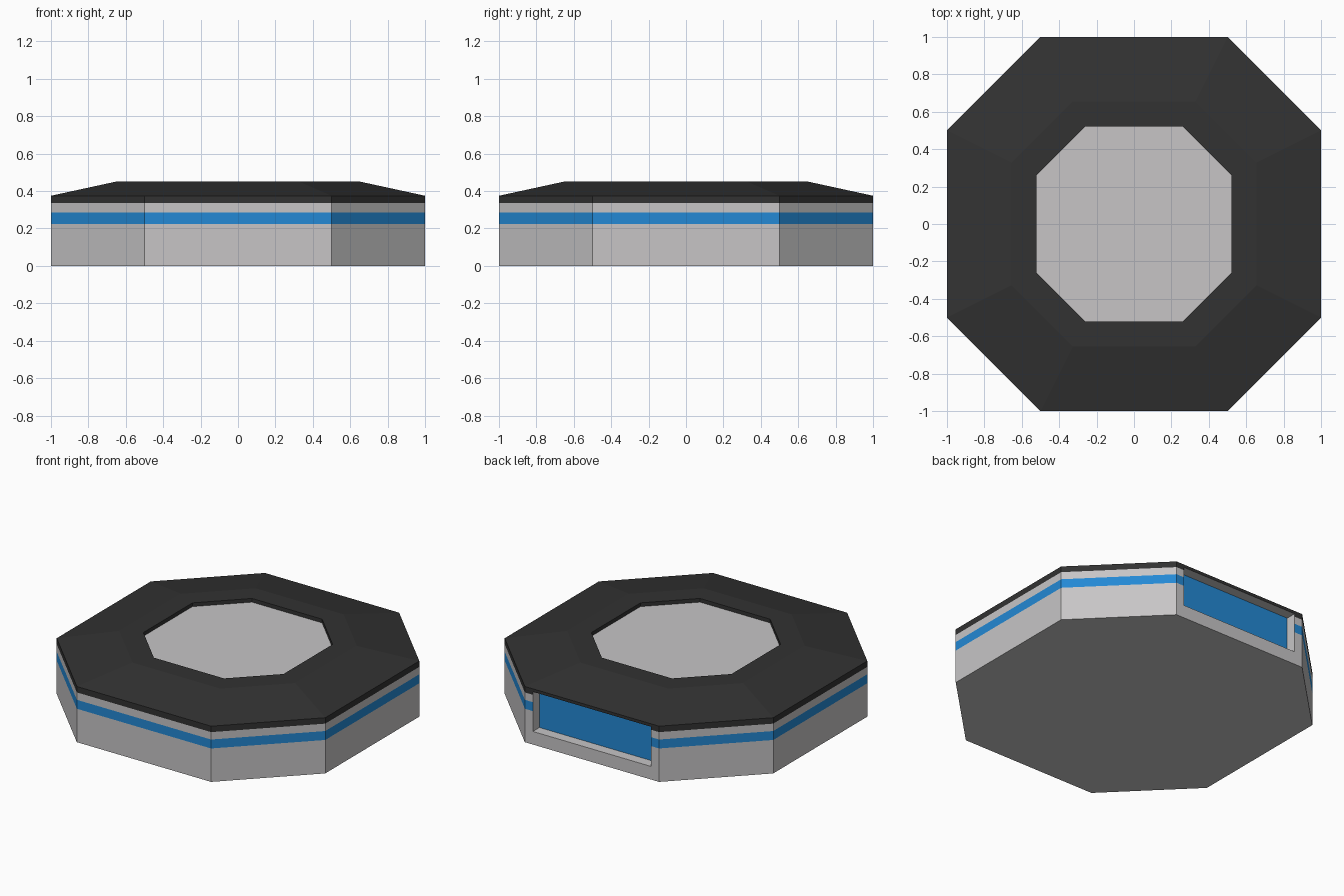
import bpy, bmesh

if "Cube" in bpy.data.objects:
    bpy.data.objects.remove(bpy.data.objects["Cube"])


def material(name, rgb):
    m = bpy.data.materials.new(name)
    m.diffuse_color = (*rgb, 1)
    m.use_nodes = True
    m.node_tree.nodes["Principled BSDF"].inputs["Base Color"].default_value = m.diffuse_color
    return m


GREY = material("light grey", (0.57, 0.56, 0.565))
BLUE = material("blue", (0.017, 0.25, 0.66))
BLACK = material("charcoal", (0.032, 0.032, 0.032))


def make_object(name, bm, mats):
    bmesh.ops.recalc_face_normals(bm, faces=bm.faces)
    mesh = bpy.data.meshes.new(name)
    bm.to_mesh(mesh)
    bm.free()
    for m in mats:
        mesh.materials.append(m)
    ob = bpy.data.objects.new(name, mesh)
    bpy.context.collection.objects.link(ob)
    return ob


def octagon(bm, r, z):
    h = r / 2
    pts = [(h, -r), (r, -h), (r, h), (h, r), (-h, r), (-r, h), (-r, -h), (-h, -r)]
    return [bm.verts.new((x, y, z)) for x, y in pts]


def box(name, lo, hi, mats):
    bm = bmesh.new()
    bmesh.ops.create_cube(bm, size=1)
    for v in bm.verts:
        v.co = [(a + b) / 2 + c * (b - a) for a, b, c in zip(lo, hi, v.co)]
    return make_object(name, bm, mats)


# Octagonal hull: (radius, height, material of the band up to the next ring)
profile = [(1, 0, 0), (1, 0.225, 1), (1, 0.285, 0), (1, 0.335, 2), (1, 0.375, 2),
           (0.655, 0.45, 2), (0.522, 0.45, 2), (0.522, 0.425, 0)]
bm = bmesh.new()
rings = [octagon(bm, r, z) for r, z, _ in profile]
for i in range(len(rings) - 1):
    a, b = rings[i], rings[i + 1]
    for k in range(8):
        n = (k + 1) % 8
        bm.faces.new((a[k], a[n], b[n], b[k])).material_index = profile[i][2]
bm.faces.new(rings[0])
bm.faces.new(rings[-1])
hull = make_object("octagonal_base", bm, [GREY, BLUE, BLACK])

# Recess cut into the back face
cutter = box("recess_cutter", (-0.44, 0.925, 0.088), (0.44, 1.2, 0.355), [GREY, BLUE, BLACK])
cutter.hide_render = True
mod = hull.modifiers.new("recess", 'BOOLEAN')
mod.operation = 'DIFFERENCE'
mod.solver = 'EXACT'
mod.object = cutter
bpy.context.view_layer.objects.active = hull
hull.select_set(True)
bpy.ops.object.modifier_apply(modifier=mod.name)
bpy.data.objects.remove(cutter)

# Blue panel at the back of the recess
box("recess_panel", (-0.44, 0.922, 0.088), (0.44, 0.93, 0.355), [BLUE])
